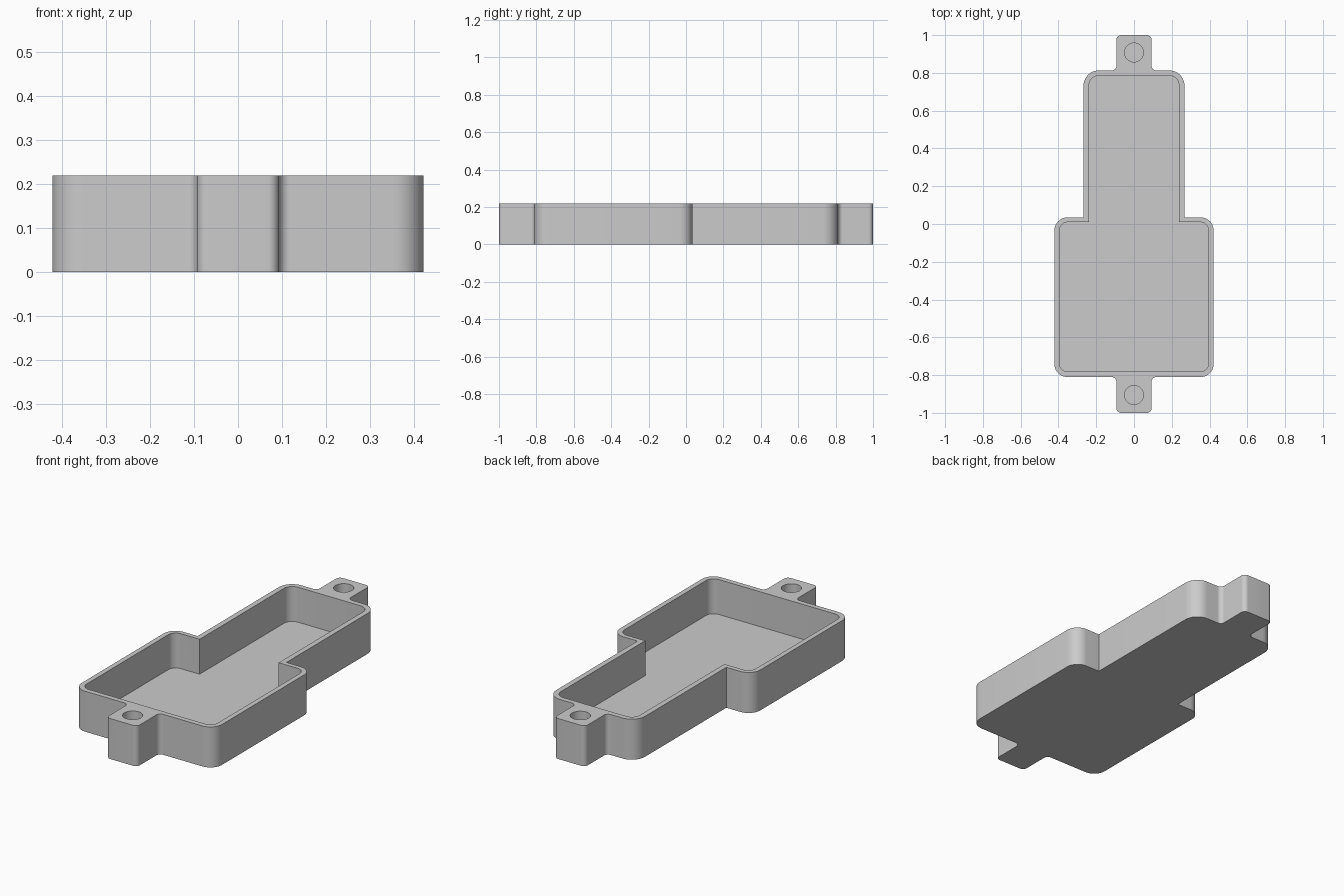
import bpy
import bmesh
from math import cos, pi, sin, tan
from mathutils import Vector

HEIGHT = 0.22
FLOOR = 0.03

cube = bpy.data.objects.get("Cube")
if cube:
    bpy.data.objects.remove(cube, do_unlink=True)

grey = bpy.data.materials.new("light_grey")
grey.use_nodes = True
grey.diffuse_color = (0.6, 0.6, 0.6, 1)
grey.node_tree.nodes["Principled BSDF"].inputs["Base Color"].default_value = (0.6, 0.6, 0.6, 1)


def mirrored(half):
    """Close a right-hand half outline by mirroring it across x = 0."""
    return half + [(-x, y, r) for x, y, r in reversed(half)]


def rounded(corners, steps=10):
    """Replace each (x, y, radius) corner by a tangent arc."""
    points = []
    for i, (x, y, r) in enumerate(corners):
        here = Vector((x, y))
        if r == 0:
            points.append(here)
            continue
        before = (Vector(corners[i - 1][:2]) - here).normalized()
        after = (Vector(corners[(i + 1) % len(corners)][:2]) - here).normalized()
        half_angle = before.angle(after) / 2
        centre = here + (before + after).normalized() * r / sin(half_angle)
        start = here + before * r / tan(half_angle) - centre
        end = here + after * r / tan(half_angle) - centre
        sweep = pi - 2 * half_angle
        for k in range(steps + 1):
            a = sweep * k / steps
            points.append(centre + (start * sin(sweep - a) + end * sin(a)) / sin(sweep))
    return points


def prism(name, outline, bottom, top):
    """Extrude a flat outline into a solid."""
    bm = bmesh.new()
    base = bm.faces.new([bm.verts.new((x, y, bottom)) for x, y in outline])
    side = bmesh.ops.extrude_face_region(bm, geom=[base], use_keep_orig=True)
    verts = [g for g in side["geom"] if isinstance(g, bmesh.types.BMVert)]
    bmesh.ops.translate(bm, verts=verts, vec=(0, 0, top - bottom))
    bmesh.ops.recalc_face_normals(bm, faces=bm.faces)
    mesh = bpy.data.meshes.new(name)
    bm.to_mesh(mesh)
    bm.free()
    mesh.materials.append(grey)
    obj = bpy.data.objects.new(name, mesh)
    bpy.context.collection.objects.link(obj)
    return obj


# Stepped tray body with a screw tab at each end
outer = mirrored([
    (0.093, -1.0, 0.025), (0.093, -0.81, 0.025),
    (0.422, -0.81, 0.07), (0.422, 0.035, 0.07),
    (0.267, 0.035, 0), (0.267, 0.813, 0.08),
    (0.093, 0.813, 0.025), (0.093, 1.0, 0.025),
])
tray = prism("tray", rounded(outer), 0, HEIGHT)

# Pocket that leaves a thin wall and floor
inner = mirrored([
    (0.395, -0.782, 0.045), (0.395, 0.01, 0.045),
    (0.238, 0.01, 0), (0.238, 0.785, 0.05),
])
cutters = [prism("pocket_cutter", rounded(inner), FLOOR, HEIGHT + 0.1)]

# Blind screw holes in the tabs
turns = [2 * pi * i / 40 for i in range(40)]
for y in (-0.905, 0.908):
    circle = [(0.05 * cos(a), y + 0.05 * sin(a)) for a in turns]
    cutters.append(prism("screw_hole_cutter", circle, FLOOR, HEIGHT + 0.1))

bpy.ops.object.select_all(action="DESELECT")
bpy.context.view_layer.objects.active = tray
tray.select_set(True)
for cutter in cutters:
    cutter.hide_render = True
    cut = tray.modifiers.new("cut", "BOOLEAN")
    cut.operation = "DIFFERENCE"
    cut.solver = "EXACT"
    cut.object = cutter
    bpy.ops.object.modifier_apply(modifier=cut.name)
    bpy.data.objects.remove(cutter, do_unlink=True)

# Smooth round corners, crisp rims
bpy.ops.object.shade_smooth_by_angle(angle=pi / 6)
